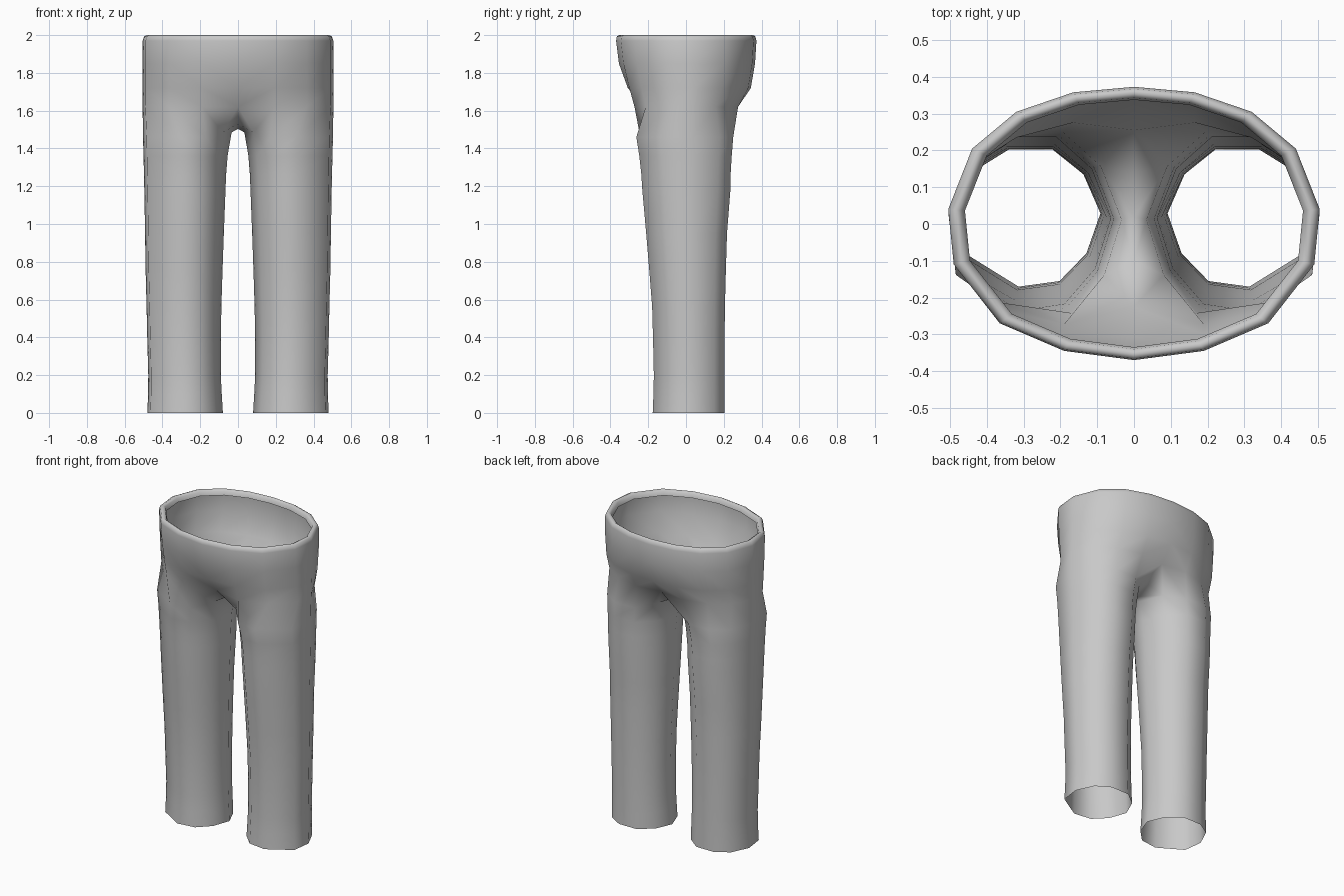
import bpy, bmesh

if "Cube" in bpy.data.objects:
    bpy.data.objects.remove(bpy.data.objects["Cube"])

cloth = bpy.data.materials.new("grey cloth")
cloth.diffuse_color = (0.58, 0.58, 0.58, 1)
cloth.use_nodes = True
cloth.node_tree.nodes["Principled BSDF"].inputs["Base Color"].default_value = cloth.diffuse_color

# Half waist outline, from back centre round the side to front centre
WAIST = [(0, .373), (.165, .358), (.32, .305), (.44, .205), (.505, .04),
         (.49, -.11), (.365, -.27), (.19, -.345), (0, -.37)]
# Leg outline in a unit box: seven outer points, then three inner-thigh points
LEG = [(.34, 1), (.65, 1), (.87, .86), (1, .57), (.96, .25), (.58, .01), (.29, .05),
       (.1, .25), (0, .54), (.12, .82)]

# Torso rows: z, x scale, y scale front, y scale back
TORSO = [(1.965, .91, .905, .905), (1.99, .925, .92, .92), (2.0, .955, .955, .955),
         (1.993, .985, .99, .985), (1.97, 1, 1, 1), (1.85, 1, .96, .98),
         (1.72, 1, .87, .92), (1.62, 1, .79, .77)]
# Leg rows: z, inner x, outer x, front y, back y
LEGS = [(1.46, .034, .503, -.268, .25), (1.36, .055, .5, -.252, .242),
        (1.26, .063, .498, -.241, .236), (1.18, .066, .496, -.236, .235),
        (.95, .075, .492, -.215, .217), (.75, .082, .489, -.198, .211),
        (.56, .088, .484, -.183, .206), (.38, .091, .48, -.178, .204),
        (.2, .091, .475, -.174, .203), (.1, .086, .476, -.176, .203),
        (0, .08, .48, -.18, .203)]

bm = bmesh.new()


def bridge(a, b):
    for i in range(len(a) - 1):
        bm.faces.new((a[i], a[i + 1], b[i + 1], b[i]))


# Waist with its rolled rim, down to the top of the legs
torso = []
for z, sx, sf, sb in TORSO:
    row = [bm.verts.new((x * sx, y * (sb if y > 0 else sf), z)) for x, y in WAIST]
    torso.append(row)
torso[-1][0].co.y, torso[-1][-1].co.y = .255, -.225   # seam dips in above the crotch
torso[-2][-1].co.y = -.308
for a, b in zip(torso, torso[1:]):
    bridge(a, b)

# Leg tube, open at the hem
legs = []
for z, x0, x1, y0, y1 in LEGS:
    legs.append([bm.verts.new((x0 + (x1 - x0) * u, y0 + (y1 - y0) * v, z)) for u, v in LEG])
for v in legs[0][7:]:
    v.co.z += .025
for a, b in zip(legs, legs[1:]):
    bridge(a + a[:1], b + b[:1])

# Crotch saddle joining torso and leg
t, leg = torso[-1], legs[0]
saddle = [bm.verts.new(p) for p in ((0, -.1, 1.53), (0, .02, 1.503), (0, .14, 1.53))]
bridge(t[1:8], leg[:7])
bridge(saddle, leg[7:])
bm.faces.new((t[0], t[1], leg[0], leg[9]))
bm.faces.new((t[0], leg[9], saddle[2]))
bm.faces.new((t[7], t[8], leg[7], leg[6]))
bm.faces.new((t[8], saddle[0], leg[7]))

for f in bm.faces:
    f.smooth = True
mesh = bpy.data.meshes.new("trousers")
bm.to_mesh(mesh)
bm.free()
mesh.materials.append(cloth)
trousers = bpy.data.objects.new("trousers", mesh)
bpy.context.collection.objects.link(trousers)

# Other half
mirror = trousers.modifiers.new("mirror", 'MIRROR')
mirror.use_clip = True
mirror.merge_threshold = .001
